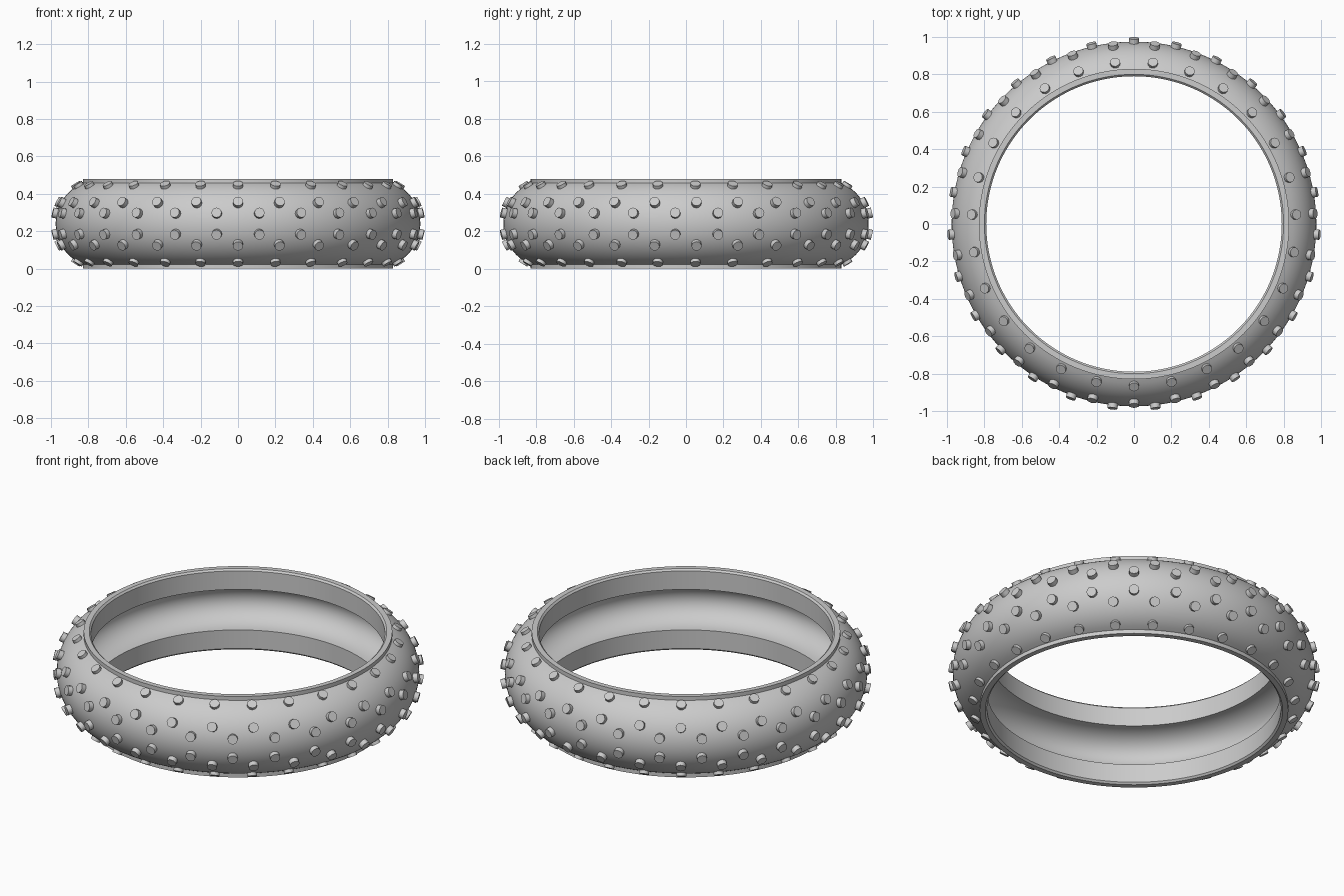
import bpy, bmesh, math
from mathutils import Matrix, Vector

if "Cube" in bpy.data.objects:
    bpy.data.objects.remove(bpy.data.objects["Cube"])

MID = 0.24            # half height of the tyre
C, R = 0.74, 0.235    # centre radius and radius of the tread arc
SEG = 144


def finish(name, bm, angle):
    bmesh.ops.recalc_face_normals(bm, faces=bm.faces)
    mesh = bpy.data.meshes.new(name)
    bm.to_mesh(mesh)
    bm.free()
    ob = bpy.data.objects.new(name, mesh)
    bpy.context.collection.objects.link(ob)
    bpy.ops.object.select_all(action='DESELECT')
    bpy.context.view_layer.objects.active = ob
    ob.select_set(True)
    bpy.ops.object.shade_smooth_by_angle(angle=math.radians(angle))
    return ob


# Tyre cross-section as (radius, height): tread arc, bead lips, inner hollow
edge = math.acos((0.83 - C) / R)
profile = []
for i in range(25):
    a = -edge + 2 * edge * i / 24
    profile.append((C + R * math.cos(a), MID + R * math.sin(a)))
profile += [(0.83, 0.48), (0.80, 0.48), (0.79, 0.47)]
for i in range(17):
    a = math.pi / 2 - math.pi * i / 16
    profile.append((0.79 + 0.145 * math.cos(a), MID + 0.12 * math.sin(a)))
profile += [(0.79, 0.01), (0.80, 0.0), (0.83, 0.0)]

# Tyre carcass: revolve the section
bm = bmesh.new()
rings = []
for s in range(SEG):
    t = 2 * math.pi * s / SEG
    rings.append([bm.verts.new((r * math.cos(t), r * math.sin(t), z)) for r, z in profile])
n = len(profile)
for s in range(SEG):
    a, b = rings[s], rings[(s + 1) % SEG]
    for i in range(n):
        j = (i + 1) % n
        bm.faces.new((a[i], b[i], b[j], a[j]))
finish("tyre_carcass", bm, 30)

# Tread studs: (tilt, tip distance from arc centre, half-step offset), mirrored top to bottom
COUNT = 27
DEPTH = 0.05
bm = bmesh.new()
for tilt, tip, offset in ((58.5, 0.252, 0), (27.5, 0.26, 0), (13.3, 0.26, 0.5)):
    for side in (1, -1):
        e = math.radians(tilt) * side
        for i in range(COUNT):
            t = -math.pi / 2 + 2 * math.pi * (i + offset) / COUNT
            out = Vector((math.cos(t), math.sin(t), 0))
            d = out * math.cos(e) + Vector((0, 0, math.sin(e)))
            pos = out * C + Vector((0, 0, MID)) + d * (tip - DEPTH / 2)
            m = Matrix.Translation(pos) @ d.to_track_quat('Z', 'Y').to_matrix().to_4x4()
            bmesh.ops.create_cone(bm, cap_ends=True, segments=12, radius1=0.027,
                                  radius2=0.027, depth=DEPTH, matrix=m)
finish("tread_studs", bm, 40)
